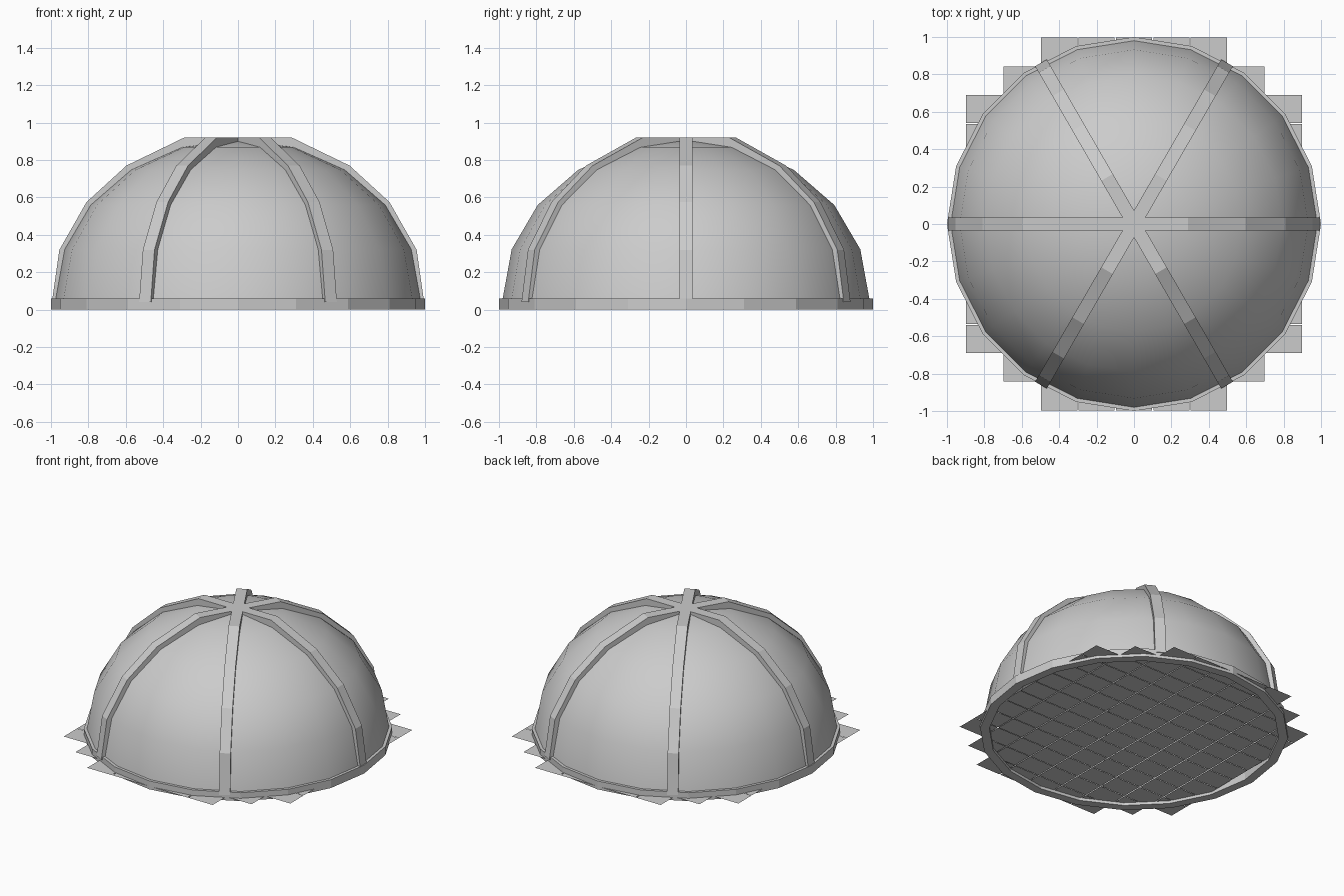
import bpy, bmesh
from math import cos, sin, pi, radians
from mathutils import Matrix, Vector

if "Cube" in bpy.data.objects:
    bpy.data.objects.remove(bpy.data.objects["Cube"])

SIDES = 20


def make_object(name, bm, smooth=False):
    bmesh.ops.recalc_face_normals(bm, faces=bm.faces)
    mesh = bpy.data.meshes.new(name)
    bm.to_mesh(mesh)
    bm.free()
    if smooth:
        mesh.shade_smooth()
    obj = bpy.data.objects.new(name, mesh)
    bpy.context.collection.objects.link(obj)
    return obj


def revolve(name, profile, closed, smooth=False):
    """Spin an (r, z) profile around the z axis in SIDES steps."""
    bm = bmesh.new()
    verts = [bm.verts.new((r, 0, z)) for r, z in profile]
    pairs = list(zip(verts, verts[1:]))
    if closed:
        pairs.append((verts[-1], verts[0]))
    edges = [bm.edges.new(p) for p in pairs]
    bmesh.ops.spin(bm, geom=verts + edges, axis=(0, 0, 1), cent=(0, 0, 0),
                   angle=2 * pi, steps=SIDES, use_duplicate=False)
    bmesh.ops.remove_doubles(bm, verts=bm.verts, dist=0.0005)
    return make_object(name, bm, smooth)


# Base ring
revolve("base_ring", [(1.0, 0), (1.0, 0.06), (0.94, 0.06), (0.94, 0)], True)

# Smooth, slightly flattened dome
arc = [(0.98 * cos(radians(a)), 0.06 + 0.85 * sin(radians(a)))
       for a in range(0, 91, 18)]
revolve("dome", arc, False, smooth=True)

# Three arched ribs crossing at the flat top
outer = [(0.995, 0.04), (0.955, 0.32), (0.81, 0.575), (0.597, 0.77), (0.288, 0.92)]
inner = [(0.94, 0.04), (0.90, 0.30), (0.765, 0.54), (0.565, 0.725), (0.275, 0.865)]


def arch(half):
    return half + [(-x, z) for x, z in reversed(half)]


def rib(name, angle, half_width=0.036):
    bm = bmesh.new()
    rows = []
    for (xo, zo), (xi, zi) in zip(arch(outer), arch(inner)):
        rows.append([bm.verts.new(p) for p in (
            (xo, -half_width, zo), (xo, half_width, zo),
            (xi, half_width, zi), (xi, -half_width, zi))])
    for a, b in zip(rows, rows[1:]):
        for i in range(4):
            j = (i + 1) % 4
            bm.faces.new((a[i], a[j], b[j], b[i]))
    bm.faces.new(rows[0])
    bm.faces.new(rows[-1])
    bm.transform(Matrix.Rotation(angle, 4, 'Z'))
    make_object(name, bm)


for k in range(3):
    rib(f"rib_{k + 1}", k * pi / 3)

# Floor of thin rectangular tiles that step out past the ring
PX, PY, GAP = 0.2, 0.1535, 0.006
bm = bmesh.new()
for i in range(-4, 5):
    for j in range(-6, 7):
        c = Vector((i * PX, j * PY, 0.02))
        if c.length > 1.05:
            continue
        hx, hy = (PX - GAP) / 2, (PY - GAP / 2) / 2
        bm.faces.new([bm.verts.new((c.x + sx * hx, c.y + sy * hy, c.z))
                      for sx, sy in ((-1, -1), (1, -1), (1, 1), (-1, 1))])
make_object("floor_tiles", bm)
